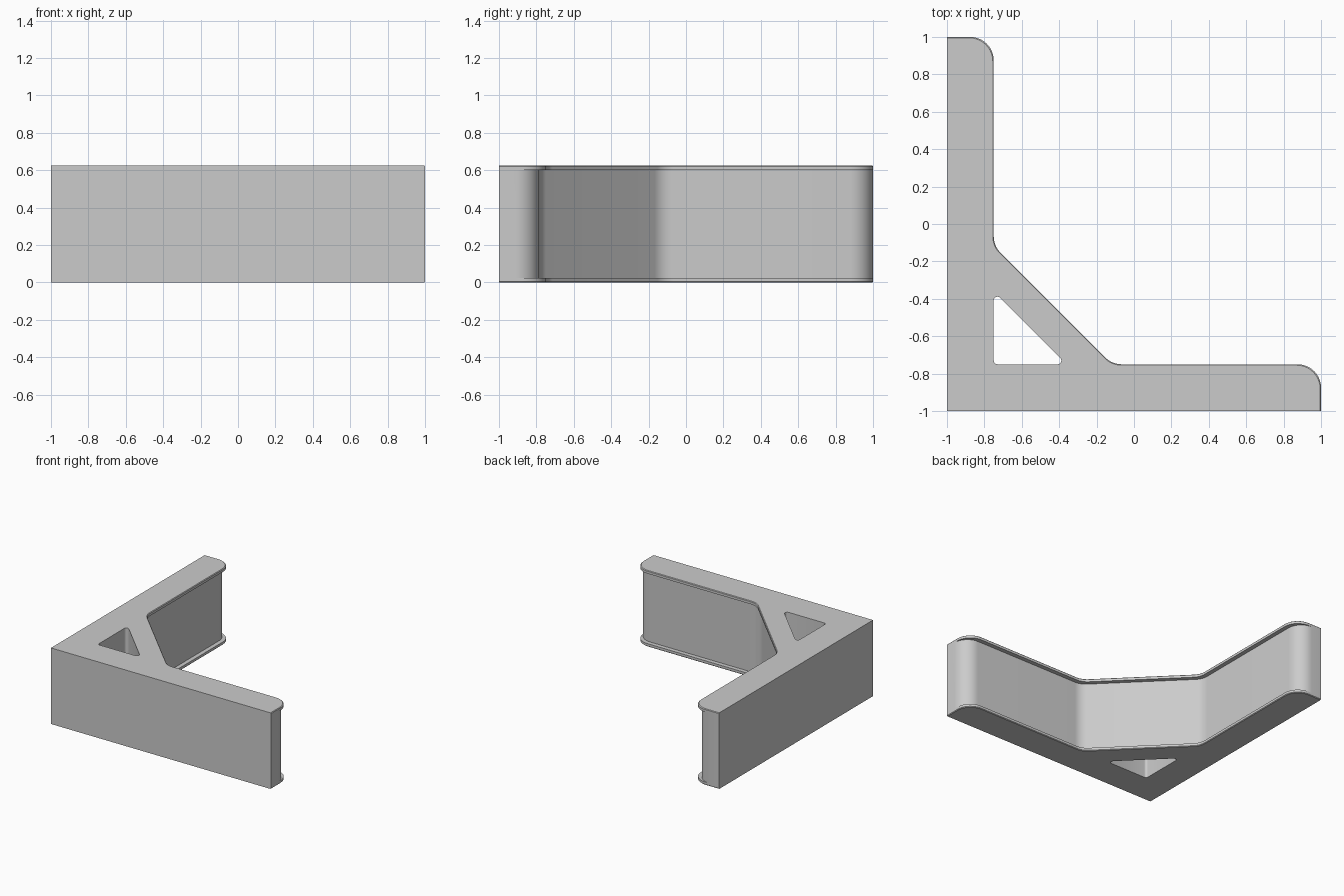
import bpy, bmesh, math
from mathutils import Vector

cube = bpy.data.objects.get("Cube")
if cube:
    bpy.data.objects.remove(cube, do_unlink=True)

HEIGHT = 0.625   # full height
LIP = 0.025      # lip thickness
RECESS = 0.035   # how far the core sits behind the lips
EASE = 0.005     # softened lip edge
ROUND = 0.125    # tip and strut fillet radius


def rounded(corners, segments=10):
    """Polygon with every (x, y, radius) corner replaced by an arc."""
    pts = []
    for i, (x, y, r) in enumerate(corners):
        p = Vector((x, y))
        if r == 0:
            pts.append(p)
            continue
        a = (Vector(corners[i - 1][:2]) - p).normalized()
        b = (Vector(corners[(i + 1) % len(corners)][:2]) - p).normalized()
        half = a.angle(b) / 2
        centre = p + (a + b).normalized() * r / math.sin(half)
        start = p + a * r / math.tan(half) - centre
        end = p + b * r / math.tan(half) - centre
        sweep = start.angle_signed(end)   # clockwise positive
        for k in range(segments + 1):
            t = -sweep * k / segments
            c, s = math.cos(t), math.sin(t)
            pts.append(centre + Vector((start.x * c - start.y * s,
                                        start.x * s + start.y * c)))
    return pts


def bracket_outline(inset, tip):
    """L shape with a diagonal strut; inset moves the inner side, tip the ends."""
    inner, end = -0.75 - inset, 1 - tip
    strut = -0.867 - inset * math.sqrt(2) - inner
    return rounded([(-1, -1, 0), (end, -1, 0), (end, inner, ROUND),
                    (strut, inner, ROUND), (inner, strut, ROUND),
                    (inner, end, ROUND), (-1, end, 0)])


def hole_outline():
    return rounded([(-0.75, -0.75, 0.02), (-0.36, -0.75, 0.02),
                    (-0.75, -0.36, 0.02)], 6)


def loft(bm, layers):
    """Join stacked outlines by quads; return the first and last loops."""
    loops = [[bm.verts.new((p.x, p.y, z)) for p in pts] for z, pts in layers]
    for low, high in zip(loops, loops[1:]):
        for i in range(len(low)):
            j = (i + 1) % len(low)
            bm.faces.new((low[i], low[j], high[j], high[i]))
    return loops[0], loops[-1]


def loop_edges(bm, loop):
    return [bm.edges.get((loop[i - 1], loop[i])) for i in range(len(loop))]


bm = bmesh.new()

# Outer wall: lip, recessed core, lip
lower = [(0, EASE, EASE), (EASE, 0, 0), (LIP, 0, 0), (LIP, RECESS, 0)]
upper = [(HEIGHT - z, i, t) for z, i, t in reversed(lower)]
outer = loft(bm, [(z, bracket_outline(i, t)) for z, i, t in lower + upper])

# Triangular through hole
hole = loft(bm, [(0, hole_outline()), (HEIGHT, hole_outline())])

# Flat bottom and top around the hole
for rim, opening in zip(outer, hole):
    bmesh.ops.triangle_fill(bm, use_beauty=True, use_dissolve=False,
                            edges=loop_edges(bm, rim) + loop_edges(bm, opening))

bmesh.ops.remove_doubles(bm, verts=bm.verts, dist=0.00001)
bmesh.ops.recalc_face_normals(bm, faces=bm.faces)
mesh = bpy.data.meshes.new("corner_bracket")
bm.to_mesh(mesh)
bm.free()

# Plain grey material
grey = bpy.data.materials.new("plain grey")
grey.use_nodes = True
colour = (0.6, 0.6, 0.6, 1)
grey.diffuse_color = colour
grey.node_tree.nodes["Principled BSDF"].inputs["Base Color"].default_value = colour
mesh.materials.append(grey)

bracket = bpy.data.objects.new("corner_bracket", mesh)
bpy.context.collection.objects.link(bracket)
bpy.ops.object.select_all(action="DESELECT")
bracket.select_set(True)
bpy.context.view_layer.objects.active = bracket
bpy.ops.object.shade_smooth_by_angle(angle=math.radians(30))
